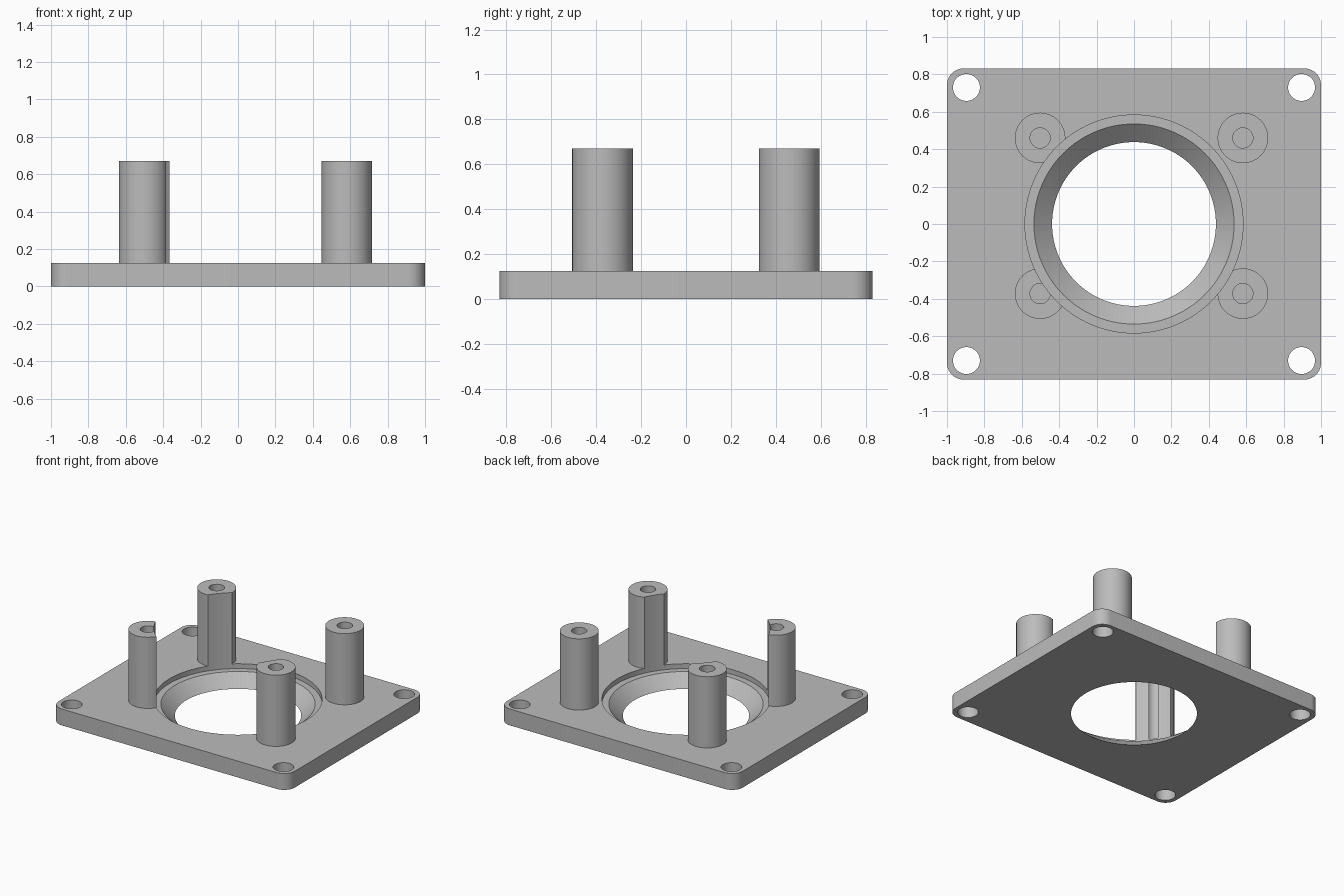
import bpy, bmesh, math

cube = bpy.data.objects.get("Cube")
if cube:
    bpy.data.objects.remove(cube, do_unlink=True)

PLATE_TOP, POST_TOP, LEDGE = 0.125, 0.67, 0.088
HALF_X, HALF_Y = 1.0, 0.832

grey = bpy.data.materials.new("light grey")
grey.use_nodes = True
grey.diffuse_color = (0.5, 0.5, 0.5, 1)
grey.node_tree.nodes["Principled BSDF"].inputs["Base Color"].default_value = (0.5, 0.5, 0.5, 1)


def make_object(name, bm):
    mesh = bpy.data.meshes.new(name)
    bm.to_mesh(mesh)
    bm.free()
    obj = bpy.data.objects.new(name, mesh)
    mesh.materials.append(grey)
    bpy.context.collection.objects.link(obj)
    return obj


def cylinder(name, x, y, z0, z1, r0, r1=None, sides=48):
    bm = bmesh.new()
    bmesh.ops.create_cone(bm, cap_ends=True, segments=sides, radius1=r0,
                          radius2=r0 if r1 is None else r1, depth=z1 - z0)
    bmesh.ops.translate(bm, verts=bm.verts, vec=(x, y, (z0 + z1) / 2))
    return make_object(name, bm)


def finish(obj, cutters):
    """Cut the holes, then smooth the curved walls."""
    bpy.ops.object.select_all(action="DESELECT")
    obj.select_set(True)
    bpy.context.view_layer.objects.active = obj
    for cutter in cutters:
        mod = obj.modifiers.new("cut", "BOOLEAN")
        mod.operation, mod.solver, mod.object = "DIFFERENCE", "EXACT", cutter
        bpy.ops.object.modifier_apply(modifier=mod.name)
    bpy.ops.object.shade_smooth_by_angle(angle=math.radians(30))


# Base plate with rounded vertical corners
bm = bmesh.new()
bmesh.ops.create_cube(bm, size=1)
bmesh.ops.scale(bm, verts=bm.verts, vec=(2 * HALF_X, 2 * HALF_Y, PLATE_TOP))
bmesh.ops.translate(bm, verts=bm.verts, vec=(0, 0, PLATE_TOP / 2))
uprights = [e for e in bm.edges if abs(e.verts[0].co.z - e.verts[1].co.z) > 0.1]
bmesh.ops.bevel(bm, geom=uprights, offset=0.09, segments=10, profile=0.5, affect="EDGES")
plate = make_object("base_plate", bm)

# Central recess, tapered opening and corner screw holes
bore = cylinder("bore_cutter", 0, 0, LEDGE, 1, 0.583, sides=128)
slope = (0.535 - 0.438) / LEDGE
extra = 0.01
taper = cylinder("taper_cutter", 0, 0, -extra, LEDGE + extra, 0.438 - slope * extra,
                 0.535 + slope * extra, sides=128)
screws = [cylinder("screw_cutter", sx * 0.896, sy * 0.73, -0.1, 0.3, 0.072)
          for sx in (-1, 1) for sy in (-1, 1)]
finish(plate, [bore, taper] + screws)

# Hollow posts, trimmed where they reach over the recess
pilots = []
for side, x in (("right", -0.502), ("left", 0.582)):
    for end, y in (("front", -0.372), ("back", 0.46)):
        post = cylinder(f"{end}_{side}_post", x, y, PLATE_TOP - 0.01, POST_TOP, 0.135, sides=64)
        pilot = cylinder("pilot_cutter", x, y, PLATE_TOP, 1, 0.054, sides=32)
        finish(post, [pilot, bore])
        pilots.append(pilot)

# Remove the cutters
for cutter in [bore, taper] + screws + pilots:
    bpy.data.objects.remove(cutter, do_unlink=True)
